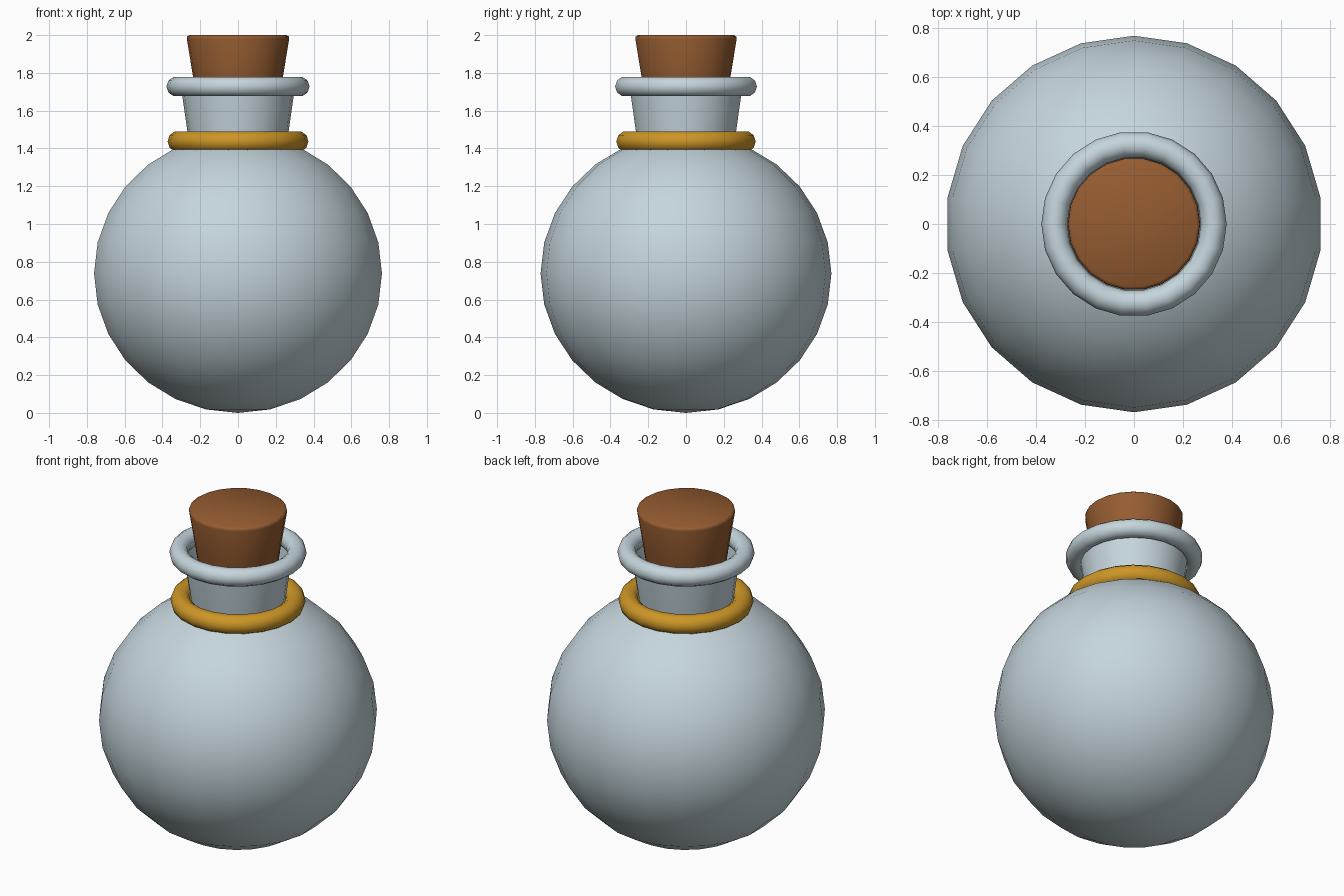
import bpy, math

if "Cube" in bpy.data.objects:
    bpy.data.objects.remove(bpy.data.objects["Cube"])

SIDES = 22


def material(name, rgb):
    m = bpy.data.materials.new(name)
    m.diffuse_color = (*rgb, 1)
    m.use_nodes = True
    m.node_tree.nodes["Principled BSDF"].inputs["Base Color"].default_value = m.diffuse_color
    return m


glass = material("pale_glass", (0.56, 0.67, 0.72))
gold = material("gold", (0.61, 0.305, 0.02))
cork_brown = material("cork_brown", (0.30, 0.107, 0.03))


def finish(obj, name, mat, angle=40):
    obj.name = name
    obj.data.materials.clear()
    obj.data.materials.append(mat)
    bpy.ops.object.select_all(action='DESELECT')
    obj.select_set(True)
    bpy.context.view_layer.objects.active = obj
    bpy.ops.object.shade_smooth_by_angle(angle=math.radians(angle))


def lathe(name, profile, mat, start=0.0, angle=40):
    """Revolve (radius, z) points around z; radius 0 makes a pole."""
    verts, rings = [], []
    for r, z in profile:
        n = SIDES if r > 0 else 1
        rings.append([len(verts) + i % n for i in range(SIDES)])
        for i in range(n):
            a = start + math.tau * i / SIDES
            verts.append((r * math.cos(a), r * math.sin(a), z))
    faces = []
    for low, high in zip(rings, rings[1:]):
        for i in range(SIDES):
            j = (i + 1) % SIDES
            quad = (low[i], low[j], high[j], high[i])
            faces.append(tuple(dict.fromkeys(quad)))
    mesh = bpy.data.meshes.new(name)
    mesh.from_pydata(verts, [], faces)
    obj = bpy.data.objects.new(name, mesh)
    bpy.context.collection.objects.link(obj)
    finish(obj, name, mat, angle)


def ring(name, major, minor, z, mat):
    bpy.ops.mesh.primitive_torus_add(major_radius=major, minor_radius=minor,
                                     major_segments=SIDES, minor_segments=10,
                                     location=(0, 0, z))
    finish(bpy.context.object, name, mat, 60)


# Round flask body: slightly squashed sphere, open under the collar
body = [(0, 0)]
for k in range(-6, 6):
    a = k * math.pi / 14
    body.append((0.77 * math.cos(a), 0.738 + 0.738 * math.sin(a)))
body.append((0.258, 1.43))
lathe("flask_body", body, glass, start=math.pi / 2)

# Flared hollow neck
lathe("neck", [(0.258, 1.42), (0.268, 1.49), (0.295, 1.68), (0.30, 1.73)], glass)

# Rings around the neck
ring("neck_collar", 0.317, 0.056, 1.437, gold)
ring("lip_ring", 0.326, 0.053, 1.728, glass)

# Tapered stopper with a small rounded top edge
lathe("cork_stopper", [(0, 1.55), (0.205, 1.55), (0.238, 1.78), (0.271, 1.98),
                       (0.269, 1.992), (0.257, 2.0), (0, 2.0)], cork_brown, angle=50)
